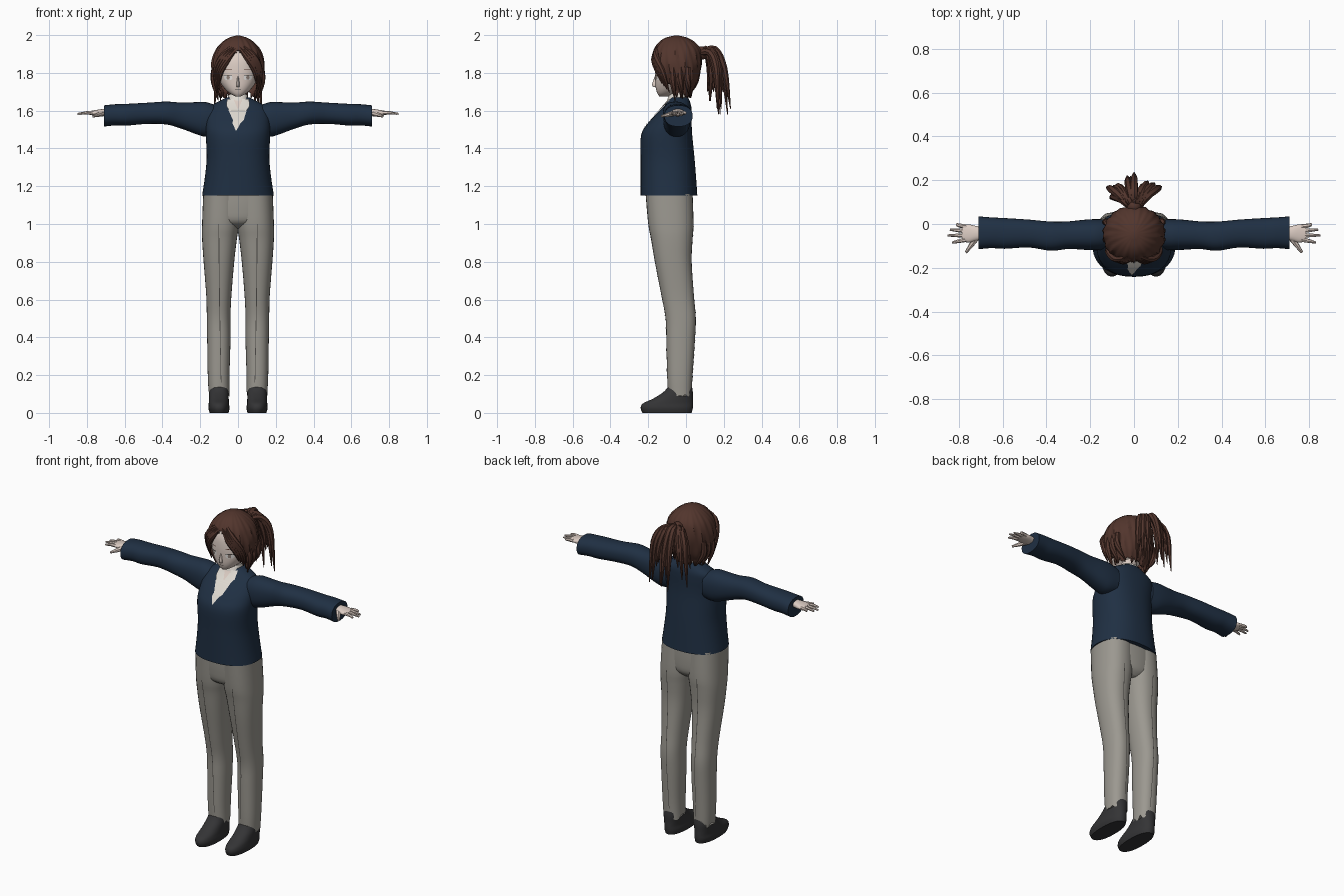
import bpy, bmesh, math, random
from mathutils import Vector

random.seed(4)
old = bpy.data.objects.get("Cube")
if old:
    bpy.data.objects.remove(old)
for o in bpy.context.selected_objects:
    o.select_set(False)


def material(name, r, g, b):
    m = bpy.data.materials.new(name)
    m.use_nodes = True
    m.diffuse_color = (r, g, b, 1)
    node = next(n for n in m.node_tree.nodes if n.type == 'BSDF_PRINCIPLED')
    node.inputs["Base Color"].default_value = (r, g, b, 1)
    node.inputs["Roughness"].default_value = 0.8
    return m


NAVY = material("navy knit", .014, .029, .056)
GREY = material("grey cloth", .33, .315, .28)
SEAM = material("dark seam", .07, .066, .06)
SKIN = material("pale skin", .72, .61, .55)
HAIR = material("brown hair", .085, .036, .026)
SHOE = material("charcoal leather", .034, .034, .036)
SHIRT = material("cream shirt", .74, .70, .64)
WHITE = material("eye white", .8, .78, .76)
IRIS = material("soft brown iris", .3, .24, .21)


def finish(name, bm, mat, angle=45):
    me = bpy.data.meshes.new(name)
    bm.to_mesh(me)
    bm.free()
    me.materials.append(mat)
    ob = bpy.data.objects.new(name, me)
    bpy.context.collection.objects.link(ob)
    ob.select_set(True)
    bpy.context.view_layer.objects.active = ob
    bpy.ops.object.shade_smooth_by_angle(angle=math.radians(angle))
    ob.select_set(False)
    return ob


def refine(rows, k=4):
    """Smooth a list of (t, a0, a1, b0, b1) sections with a spline."""
    out = []
    for i in range(len(rows) - 1):
        p0, p1, p2 = rows[max(i - 1, 0)], rows[i], rows[i + 1]
        p3 = rows[min(i + 2, len(rows) - 1)]
        for s in range(k):
            f = s / k
            out.append([b + .5 * f * (c - a + f * (2 * a - 5 * b + 4 * c - d + f * (3 * (b - c) + d - a)))
                        for a, b, c, d in zip(p0, p1, p2, p3)])
    return out + [list(rows[-1])]


def loft(rows, axis='z', n=32, p=2.3, sx=1):
    """Closed skin through rounded sections along an axis."""
    bm = bmesh.new()
    rings = []
    for t, a0, a1, b0, b1 in rows:
        ring = []
        for i in range(n):
            c, s = math.cos(math.tau * i / n), math.sin(math.tau * i / n)
            a = (a0 + a1) / 2 + (a1 - a0) / 2 * math.copysign(abs(c) ** (2 / p), c)
            b = (b0 + b1) / 2 + (b1 - b0) / 2 * math.copysign(abs(s) ** (2 / p), s)
            ring.append(bm.verts.new((sx * a, b, t) if axis == 'z' else (sx * t, a, b)))
        rings.append(ring)
    for r, q in zip(rings, rings[1:]):
        for i in range(n):
            j = (i + 1) % n
            bm.faces.new((r[i], r[j], q[j], q[i]))
    bm.faces.new(rings[0])
    bm.faces.new(rings[-1])
    bmesh.ops.recalc_face_normals(bm, faces=bm.faces)
    return bm


def surface_y(rows, x, z, p, side):
    for a, b in zip(rows, rows[1:]):
        if z <= b[0]:
            break
    f = min(max((z - a[0]) / (b[0] - a[0]), 0), 1)
    _, x0, x1, y0, y1 = [u + (v - u) * f for u, v in zip(a, b)]
    u = min(abs(x - (x0 + x1) / 2) / ((x1 - x0) / 2), .99)
    return (y0 + y1) / 2 + side * (y1 - y0) / 2 * (1 - u ** p) ** (1 / p)


def drape(name, rows, spans, mat, lift=.004, sx=1, side=-1, p=2.3, cols=6):
    """Thin sheet of (z, x left, x right) spans lying on a lofted part."""
    bm = bmesh.new()
    grid = []
    for s0, s1 in zip(spans, spans[1:]):
        for k in range(9):
            z, xa, xb = [u + (v - u) * k / 8 for u, v in zip(s0, s1)]
            xs = [xa + (xb - xa) * j / cols for j in range(cols + 1)]
            grid.append([bm.verts.new((sx * x, surface_y(rows, x, z, p, side) + side * lift, z)) for x in xs])
    for r, q in zip(grid, grid[1:]):
        for j in range(cols):
            quad = (r[j], r[j + 1], q[j + 1], q[j])
            bm.faces.new(quad if sx * side < 0 else quad[::-1])
    return finish(name, bm, mat)


def tube(name, points, radii, mat, n=7):
    """Tapered tube through a few points."""
    path = refine([(*p, r) for p, r in zip(points, radii)], 4)
    bm = bmesh.new()
    rings = []
    for i, (x, y, z, r) in enumerate(path):
        d = Vector(path[min(i + 1, len(path) - 1)][:3]) - Vector(path[max(i - 1, 0)][:3])
        u = d.cross(Vector((.3, .5, .81))).normalized()
        v = d.cross(u).normalized()
        rings.append([bm.verts.new(Vector((x, y, z)) + max(r, .0015) * (
            math.cos(math.tau * k / n) * u + math.sin(math.tau * k / n) * v)) for k in range(n)])
    for r, q in zip(rings, rings[1:]):
        for k in range(n):
            bm.faces.new((r[k], r[(k + 1) % n], q[(k + 1) % n], q[k]))
    bm.faces.new(rings[0])
    bm.faces.new(rings[-1])
    bmesh.ops.recalc_face_normals(bm, faces=bm.faces)
    return finish(name, bm, mat)


def wide(rows):
    return refine([(z, -w, w, y0, y1) for z, w, y0, y1 in rows])


# Sweater body and neckline
torso = wide([(1.15, .19, -.24, .06), (1.25, .175, -.24, .053), (1.35, .166, -.24, .045), (1.47, .17, -.238, .033),
              (1.53, .17, -.205, .03), (1.58, .165, -.16, .03), (1.62, .15, -.12, .028),
              (1.65, .10, -.095, .02), (1.67, .06, -.085, .01)])
finish("sweater_body", loft(torso, n=48), NAVY)
drape("shirt_front", torso, [(1.495, -.012, -.008), (1.535, -.03, .014), (1.55, -.026, .03),
                             (1.6, -.05, .046), (1.66, -.05, .05)], SHIRT)
drape("bare_throat", torso, [(1.61, -.002, .002), (1.665, -.026, .026)], SKIN, .007)
finish("shirt_collar", loft(wide([(1.62, .064, -.108, .012), (1.655, .056, -.1, .006), (1.685, .049, -.088, 0)])), SHIRT)
finish("neck", loft(wide([(1.6, .045, -.095, -.005), (1.66, .042, -.092, -.01), (1.74, .042, -.09, 0)])), SKIN)

# Pelvis
finish("trouser_hips", loft(wide([(.975, .05, -.13, 0), (1.01, .15, -.19, .03), (1.08, .178, -.205, .036),
                                  (1.17, .18, -.21, .034)])), GREY)

LEG = refine([(.1, .045, .155, -.095, .03), (.2, .045, .16, -.1, .035), (.38, .04, .163, -.104, .047),
              (.5, .04, .165, -.108, .052), (.62, .035, .168, -.13, .042), (.8, .02, .182, -.165, .03),
              (.92, .006, .19, -.185, .035), (1.0, -.005, .19, -.2, .04), (1.16, -.01, .184, -.214, .035)])
FOOT = refine([(0, .05, .15, -.23, .03), (.025, .045, .157, -.24, .036), (.05, .048, .155, -.228, .037),
               (.075, .049, .154, -.175, .036), (.11, .049, .153, -.12, .036), (.14, .05, .15, -.094, .032)])
ARM = refine([(.12, -.115, .02, 1.47, 1.63), (.17, -.12, .022, 1.462, 1.645), (.22, -.118, .02, 1.475, 1.645),
              (.3, -.114, .012, 1.505, 1.643), (.38, -.122, .011, 1.527, 1.648), (.48, -.107, .02, 1.53, 1.642),
              (.59, -.113, .027, 1.521, 1.636), (.65, -.11, .03, 1.522, 1.634), (.71, -.115, .035, 1.516, 1.628)])
PALM = refine([(.69, -.07, -.015, 1.572, 1.61), (.725, -.078, -.008, 1.57, 1.608),
               (.755, -.085, -.002, 1.573, 1.603), (.785, -.078, -.008, 1.578, 1.598)])

# Limbs, mirrored
for sx, side in ((1, "left"), (-1, "right")):
    bm = loft(LEG, sx=sx)
    for v in bm.verts:
        if v.co.z < .101:
            v.co.z += random.uniform(-.015, .02)
    finish(side + "_trouser_leg", bm, GREY)
    for face, name in ((-1, "_front_crease"), (1, "_back_crease")):
        drape(side + name, LEG, [(.16, .088, .091), (.6, .096, .1), (1.0, .1, .104)],
              SEAM, .002, sx, face, cols=1)
    finish(side + "_shoe", loft(FOOT, sx=sx), SHOE)
    finish(side + "_sleeve", loft(ARM, 'x', sx=sx), NAVY)
    finish(side + "_palm", loft(PALM, 'x', n=20, sx=sx), SKIN)
    for name, y, tip_x, tip_y in (("little", -.012, .808, .0), ("ring", -.032, .84, -.026),
                                  ("middle", -.052, .85, -.052), ("index", -.071, .83, -.085)):
        tube(f"{side}_{name}_finger", [(sx * .765, y, 1.588), (sx * .8, (y + tip_y) / 2, 1.589),
                                       (sx * tip_x, tip_y, 1.583)], (.011, .009, .005), SKIN)
    tube(side + "_thumb", [(sx * .72, -.065, 1.585), (sx * .745, -.1, 1.577), (sx * .767, -.13, 1.57)],
         (.015, .011, .006), SKIN)
    drape(side + "_collar_flap", torso, [(1.597, .04, .043), (1.625, .022, .062), (1.662, .02, .058)],
          SHIRT, .009, sx)

# Head and face
head = wide([(1.676, .016, -.142, -.09), (1.692, .045, -.152, -.05), (1.72, .074, -.16, 0), (1.76, .098, -.163, .03),
             (1.82, .11, -.164, .055), (1.88, .108, -.155, .058), (1.95, .07, -.12, .03)])
finish("head", loft(head, n=40), SKIN)
finish("nose", loft(refine([(1.724, -.007, .007, -.162, -.14), (1.735, -.009, .009, -.18, -.14),
                            (1.78, -.004, .004, -.166, -.14)]), n=12), SKIN)
drape("mouth", head, [(1.709, -.016, .016), (1.712, -.018, .018)], SEAM, .002)
for sx, side in ((1, "left"), (-1, "right")):
    drape(side + "_eye_white", head, [(1.762, .036, .066), (1.772, .03, .074), (1.785, .032, .074)], WHITE, .002, sx)
    drape(side + "_iris", head, [(1.764, .046, .058), (1.774, .043, .061), (1.785, .045, .059)], IRIS, .003, sx)
    drape(side + "_lashes", head, [(1.785, .028, .08), (1.79, .034, .076)], SEAM, .004, sx)
    drape(side + "_eyebrow", head, [(1.815, .03, .08), (1.819, .034, .076)], HAIR, .003, sx)

# Hair cap with wavy ridges and an open face
cap = wide([(1.695, .098, -.1, .03), (1.74, .122, -.13, .058), (1.8, .138, -.165, .074), (1.86, .138, -.18, .083),
            (1.92, .118, -.17, .078), (1.96, .086, -.145, .05), (1.985, .05, -.11, .01), (1.997, .012, -.065, -.035)])
bm = loft(cap, n=84, p=2.1)
for v in bm.verts:
    a = math.atan2(v.co.y + .045, v.co.x)
    k = 1 + .02 * math.sin(21 * a + 25 * v.co.z) + .012 * math.sin(13 * a - 18 * v.co.z)
    v.co.x *= k
    v.co.y = -.045 + (v.co.y + .045) * k
    if v.co.z < 1.7:
        v.co.z += random.uniform(-.03, .005)
bm.normal_update()
gone = []
for f in bm.faces:
    c = f.calc_center_median()
    if len(f.verts) > 4 and c.z < 1.8 or c.y < -.055 and abs(c.x) < min(.102, (1.925 - c.z) / 1.0):
        gone.append(f)
bmesh.ops.delete(bm, geom=gone, context='FACES')
hair = finish("hair_cap", bm, HAIR, 30)
mod = hair.modifiers.new("thickness", 'SOLIDIFY')
mod.thickness = .008

# Fringe and side locks
for sx, side in ((1, "left"), (-1, "right")):
    for i in range(4):
        s = i / 3
        tube(f"{side}_fringe_{i + 1}", [(sx * .006, -.155 + .02 * s, 1.935 + .02 * s),
                                        (sx * (.05 + .03 * s), -.17 + .01 * s, 1.875 + .02 * s),
                                        (sx * (.088 + .03 * s), -.15 + .025 * s, 1.81),
                                        (sx * (.096 + .018 * s), -.128 + .04 * s, 1.745 - .05 * s)],
             (.008, .015, .014, .002), HAIR)
    for i in range(3):
        y = -.07 + .04 * i
        tube(f"{side}_side_lock_{i + 1}", [(sx * .125, y, 1.83), (sx * .126, y, 1.75),
                                           (sx * (.105 - .012 * i), y + .012, 1.655 + .01 * i)],
             (.014, .017, .002), HAIR)

# Ponytail fanning out from a knot
bm = bmesh.new()
bmesh.ops.create_uvsphere(bm, u_segments=16, v_segments=10, radius=.036)
bmesh.ops.translate(bm, vec=(0, .082, 1.905), verts=bm.verts)
finish("ponytail_knot", bm, HAIR)
STRANDS = 17
for i in range(STRANDS):
    s = 2 * i / (STRANDS - 1) - 1
    out = random.uniform(.13, .24) - .06 * abs(s)
    low = random.choice((1.58, 1.61, 1.65, 1.7, 1.76))
    x = .125 * s
    tube(f"ponytail_strand_{i + 1}", [(x * .15, .075, 1.905), (x * .5, .075 + out * .32, 1.925 - .02 * abs(s)),
                                      (x * .85, .05 + out * .65, 1.82), (x, out, low)],
         (.014, .019, .017, .002), HAIR)
